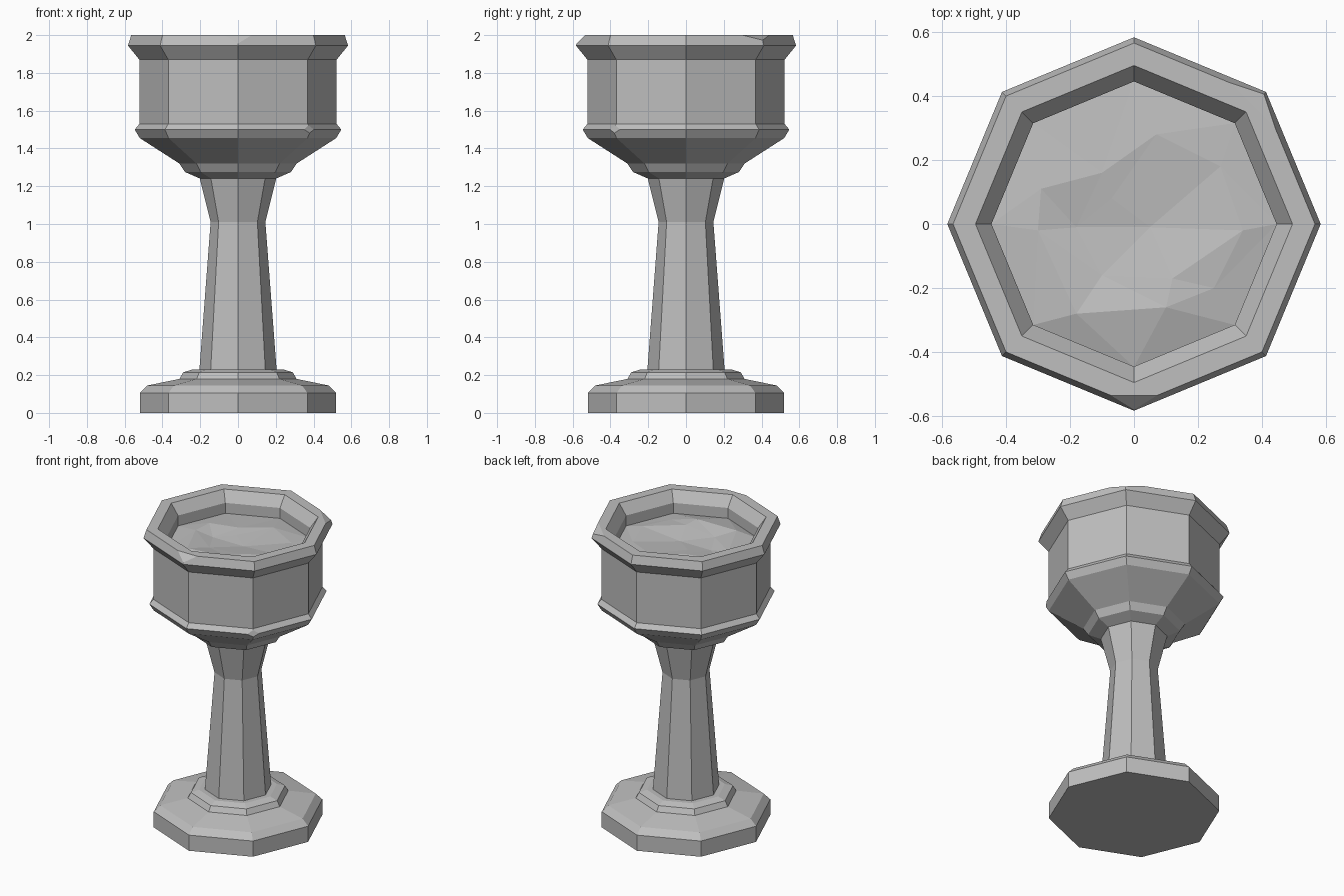
import bpy
import bmesh
import math
from mathutils import Vector
from mathutils.geometry import delaunay_2d_cdt

SIDES = 8

default_cube = bpy.data.objects.get("Cube")
if default_cube:
    bpy.data.objects.remove(default_cube, do_unlink=True)

# Single stone material
stone = bpy.data.materials.new("grey stone")
stone.use_nodes = True
stone.diffuse_color = (0.52, 0.52, 0.52, 1)
shader = stone.node_tree.nodes.get("Principled BSDF")
shader.inputs["Base Color"].default_value = stone.diffuse_color
shader.inputs["Roughness"].default_value = 0.8


def finish(name, bm):
    """Turn a bmesh into a flat shaded object."""
    mesh = bpy.data.meshes.new(name)
    bm.to_mesh(mesh)
    bm.free()
    mesh.materials.append(stone)
    obj = bpy.data.objects.new(name, mesh)
    bpy.context.collection.objects.link(obj)
    return obj


def ring_points(radius, z):
    """Octagon corners with a corner on each axis."""
    angles = [math.tau * i / SIDES for i in range(SIDES)]
    return [Vector((radius * math.cos(a), radius * math.sin(a), z)) for a in angles]


def lathe(profile):
    """Closed octagonal solid from (radius, height) pairs."""
    bm = bmesh.new()
    rings = [[bm.verts.new(p) for p in ring_points(r, z)] for r, z in profile]
    for low, high in zip(rings, rings[1:]):
        for i in range(SIDES):
            j = (i + 1) % SIDES
            bm.faces.new((low[i], low[j], high[j], high[i]))
    bm.faces.new(rings[0][::-1])
    bm.faces.new(rings[-1])
    bmesh.ops.recalc_face_normals(bm, faces=bm.faces[:])
    return bm


def chip(bm, degrees, radius, z, slope, low, high):
    """Slice a corner off, touching only faces between two heights."""
    a = math.radians(degrees)
    out = Vector((math.cos(a), math.sin(a), 0))
    faces = [f for f in bm.faces
             if all(low < v.co.z < high for v in f.verts)
             and f.calc_center_median().dot(out) > -0.1]
    edges = {e for f in faces for e in f.edges}
    verts = {v for f in faces for v in f.verts}
    bmesh.ops.bisect_plane(
        bm, geom=faces + list(edges) + list(verts), dist=0.0001,
        plane_co=out * radius + Vector((0, 0, z)),
        plane_no=(out + Vector((0, 0, slope))).normalized(), clear_outer=True)
    bmesh.ops.holes_fill(bm, edges=[e for e in bm.edges if e.is_boundary], sides=0)
    bmesh.ops.recalc_face_normals(bm, faces=bm.faces[:])


# Stepped foot
finish("foot", lathe([(0.52, 0), (0.52, 0.105), (0.48, 0.145), (0.31, 0.18),
                      (0.29, 0.215), (0.24, 0.23)]))

# Waisted stem
finish("stem", lathe([(0.205, 0.22), (0.145, 1.01), (0.205, 1.25)]))

# Hollow bowl with flared lip and lower flange
bowl = lathe([(0.2, 1.24), (0.28, 1.275), (0.31, 1.32), (0.52, 1.455),
              (0.547, 1.5), (0.522, 1.53), (0.522, 1.87), (0.583, 1.945),
              (0.565, 2), (0.495, 2), (0.445, 1.93), (0.445, 1.76)])

# Worn corners on the lip and the flange
chip(bowl, 45, 0.523, 2, 1.9, 1.86, 2.1)
chip(bowl, -90, 0.535, 2, 1, 1.86, 2.1)
chip(bowl, -45, 0.53, 1.51, 0.2, 1.44, 1.54)
finish("bowl", bowl)

# Uneven faceted filling: x, y and height in hundredths above its edge
LEVEL = 1.86
bumps = [(0.34, -0.02, 2), (0.05, -0.01, 0), (-0.1, -0.16, 1), (0.1, -0.26, 4),
         (-0.18, -0.28, 3), (0.12, -0.17, 3), (0.25, -0.2, 2), (-0.3, -0.02, 2),
         (-0.18, -0.01, 0), (-0.29, 0.11, 2), (-0.1, 0.16, 2), (-0.07, 0.08, 1),
         (0.07, 0.28, 2), (0.27, 0.18, 1)]
points = ring_points(0.446, LEVEL)
points += [Vector((x, y, LEVEL + h / 100)) for x, y, h in bumps]
triangles = delaunay_2d_cdt([p.to_2d() for p in points], [], [], 0, 0.0001)[2]
filling = bmesh.new()
corners = [filling.verts.new(p) for p in points]
for triangle in triangles:
    filling.faces.new([corners[i] for i in triangle])
bmesh.ops.recalc_face_normals(filling, faces=filling.faces[:])
if sum(f.normal.z for f in filling.faces) < 0:
    bmesh.ops.reverse_faces(filling, faces=filling.faces[:])
finish("filling", filling)
